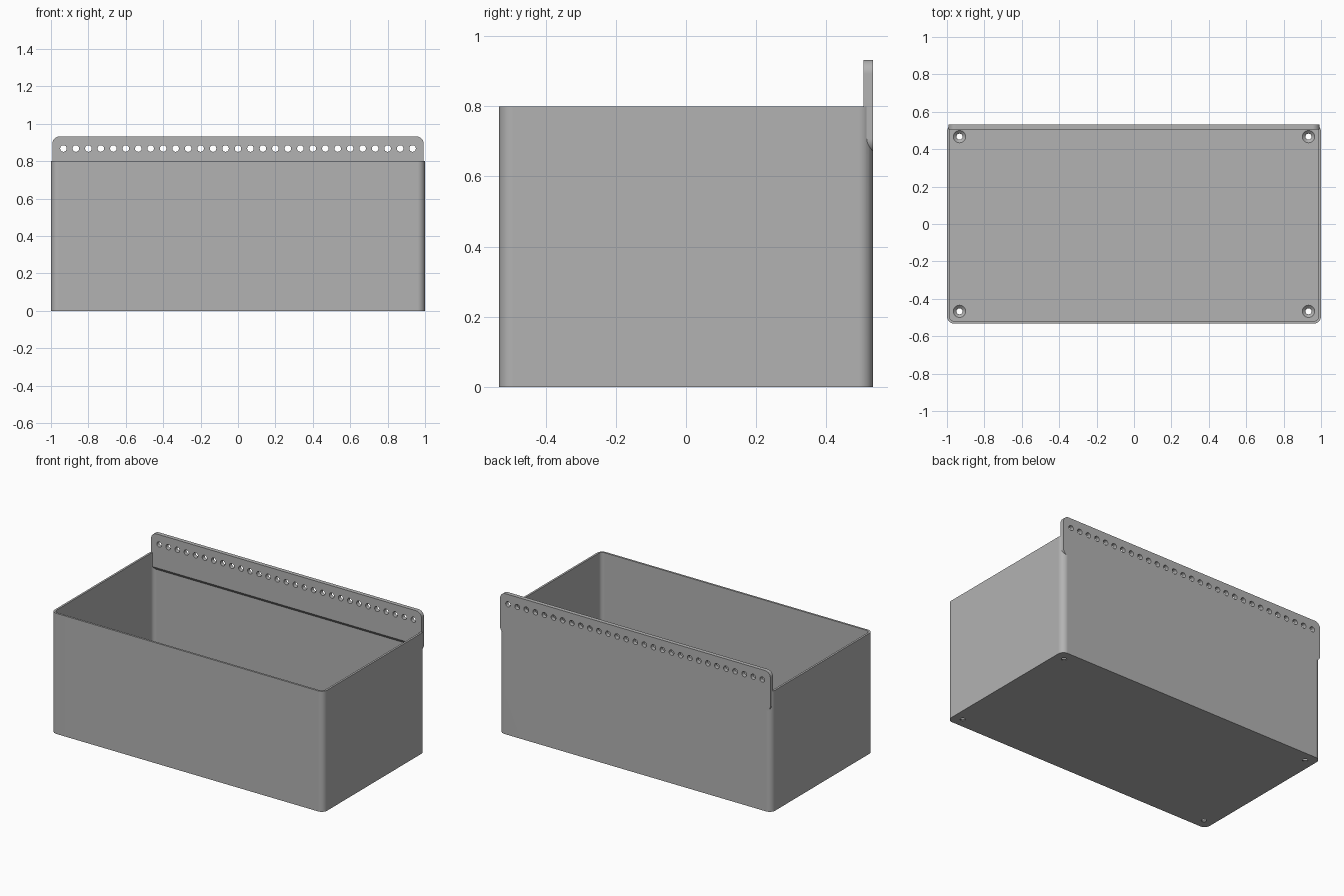
import bpy, bmesh, math
from mathutils import Matrix, Vector

cube = bpy.data.objects.get("Cube")
if cube:
    bpy.data.objects.remove(cube, do_unlink=True)

HALF_X, HALF_Y, HEIGHT = 1.0, 0.533, 0.8
WALL, FLOOR, CORNER = 0.0133, 0.02, 0.04
RAIL_TOP, RAIL_LOW, RAIL_THICK = 0.933, 0.667, 0.027

grey = bpy.data.materials.new("grey plastic")
grey.use_nodes = True
grey.diffuse_color = (0.45, 0.45, 0.45, 1)
grey.node_tree.nodes["Principled BSDF"].inputs["Base Color"].default_value = (0.45, 0.45, 0.45, 1)


def make_object(name, bm):
    bmesh.ops.recalc_face_normals(bm, faces=bm.faces)
    mesh = bpy.data.meshes.new(name)
    bm.to_mesh(mesh)
    bm.free()
    mesh.materials.append(grey)
    ob = bpy.data.objects.new(name, mesh)
    bpy.context.collection.objects.link(ob)
    return ob


def rounded_prism(half_u, half_v, radius, depth, steps=8):
    """Rounded rectangle in XY, extruded up from z = 0."""
    bm = bmesh.new()
    verts = []
    for q, (su, sv) in enumerate(((1, 1), (-1, 1), (-1, -1), (1, -1))):
        for i in range(steps + 1):
            a = (q + i / steps) * math.pi / 2
            verts.append(bm.verts.new((su * (half_u - radius) + radius * math.cos(a),
                                       sv * (half_v - radius) + radius * math.sin(a), 0)))
    face = bm.faces.new(verts)
    ext = bmesh.ops.extrude_face_region(bm, geom=[face])
    bmesh.ops.translate(bm, vec=(0, 0, depth),
                        verts=[g for g in ext["geom"] if isinstance(g, bmesh.types.BMVert)])
    return bm


def combine(target, tool, operation):
    """Apply a boolean and remove the tool."""
    mod = target.modifiers.new("combine", 'BOOLEAN')
    mod.operation, mod.solver, mod.object = operation, 'EXACT', tool
    bpy.context.view_layer.update()
    graph = bpy.context.evaluated_depsgraph_get()
    mesh = bpy.data.meshes.new_from_object(target.evaluated_get(graph))
    target.modifiers.clear()
    target.data = mesh
    bpy.data.objects.remove(tool, do_unlink=True)


# Open tub
bin_body = make_object("storage_bin", rounded_prism(HALF_X, HALF_Y, CORNER, HEIGHT))
bm = rounded_prism(HALF_X - WALL, HALF_Y - WALL, CORNER - WALL, HEIGHT)
bmesh.ops.translate(bm, vec=(0, 0, FLOOR), verts=bm.verts)
combine(bin_body, make_object("cavity_cutter", bm), 'DIFFERENCE')

# Mounting rail with a sloped lower edge
bm = rounded_prism(0.993, (RAIL_TOP - RAIL_LOW) / 2, CORNER, RAIL_THICK)
bmesh.ops.rotate(bm, matrix=Matrix.Rotation(math.pi / 2, 3, 'X'), verts=bm.verts)
bmesh.ops.translate(bm, vec=(0, HALF_Y, (RAIL_TOP + RAIL_LOW) / 2), verts=bm.verts)
cut = bmesh.ops.bisect_plane(bm, geom=bm.verts[:] + bm.edges[:] + bm.faces[:],
                             plane_co=(0, HALF_Y - RAIL_THICK, 0.708),
                             plane_no=Vector((0, -0.036, -RAIL_THICK)).normalized(),
                             clear_outer=True)
bmesh.ops.holes_fill(bm, edges=[e for e in bm.edges if e.is_boundary], sides=0)
combine(bin_body, make_object("mounting_rail", bm), 'UNION')

# Row of hanging holes
bm = bmesh.new()
for i in range(-14, 15):
    place = Matrix.Translation((i / 15, HALF_Y, 0.868)) @ Matrix.Rotation(math.pi / 2, 4, 'X')
    bmesh.ops.create_cone(bm, cap_ends=True, segments=24, radius1=0.0175, radius2=0.0175,
                          depth=0.2, matrix=place)
combine(bin_body, make_object("rail_hole_cutter", bm), 'DIFFERENCE')

# Countersunk floor holes, shaft first and then the cone
for low, high, r_low, r_high in ((-0.05, 0.05, 0.016, 0.016), (0.004, 0.021, 0.016, 0.034)):
    bm = bmesh.new()
    for sx in (-1, 1):
        for sy in (-1, 1):
            bmesh.ops.create_cone(bm, cap_ends=True, segments=32, radius1=r_low, radius2=r_high,
                                  depth=high - low,
                                  matrix=Matrix.Translation((sx * 0.933, sy * 0.467, (low + high) / 2)))
    combine(bin_body, make_object("floor_hole_cutter", bm), 'DIFFERENCE')

# Smooth corners, flat walls
bpy.ops.object.select_all(action='DESELECT')
bin_body.select_set(True)
bpy.context.view_layer.objects.active = bin_body
bpy.ops.object.shade_smooth_by_angle(angle=math.radians(30))
weighted = bin_body.modifiers.new("even_walls", 'WEIGHTED_NORMAL')
weighted.keep_sharp = True
